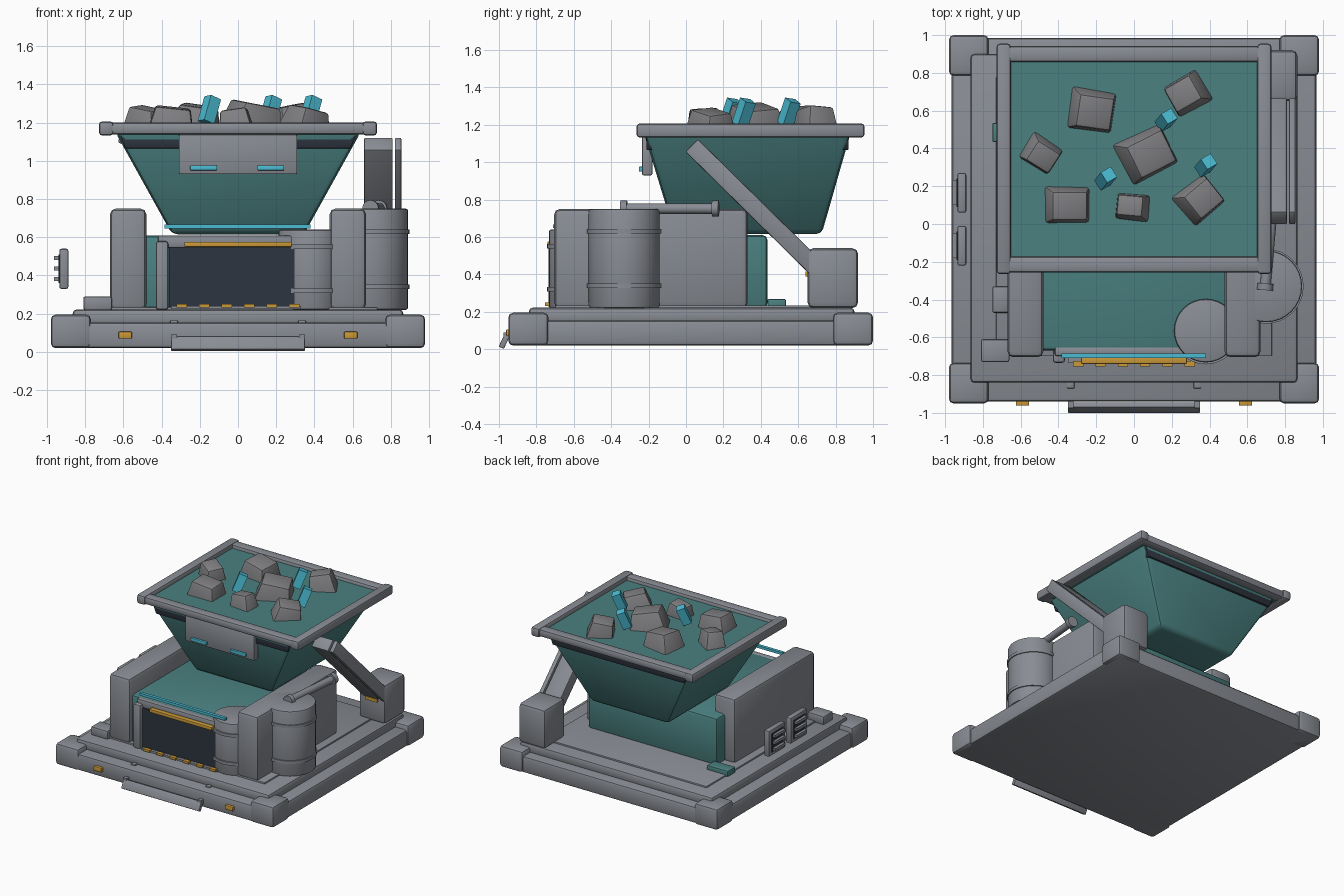
import bpy, bmesh, math
from mathutils import Vector, Matrix, Euler

if "Cube" in bpy.data.objects:
    bpy.data.objects.remove(bpy.data.objects["Cube"])


def mat(name, rgb):
    m = bpy.data.materials.new(name)
    m.diffuse_color = (*rgb, 1)
    m.use_nodes = True
    m.node_tree.nodes["Principled BSDF"].inputs["Base Color"].default_value = m.diffuse_color
    return m


GREY = mat("steel grey", (0.25, 0.265, 0.295))
TEAL = mat("dark teal", (0.07, 0.22, 0.22))
DARK = mat("charcoal", (0.027, 0.035, 0.05))
CYAN = mat("bright cyan", (0.07, 0.5, 0.65))
AMBER = mat("amber", (0.6, 0.32, 0.04))
ROCK = mat("rock grey", (0.215, 0.215, 0.225))


def finish(name, bm, m, bevel=0.0, smooth=True):
    bmesh.ops.recalc_face_normals(bm, faces=bm.faces)
    if bevel:
        bmesh.ops.bevel(bm, geom=[e for e in bm.edges if e.calc_face_angle(0) > 0.6],
                        offset=bevel, segments=2, profile=0.5, affect='EDGES',
                        clamp_overlap=True)
    me = bpy.data.meshes.new(name)
    bm.to_mesh(me)
    bm.free()
    ob = bpy.data.objects.new(name, me)
    bpy.context.collection.objects.link(ob)
    me.materials.append(m)
    if smooth:
        bpy.context.view_layer.objects.active = ob
        ob.select_set(True)
        bpy.ops.object.shade_smooth_by_angle(angle=math.radians(35))
        ob.select_set(False)
    return ob


def box(name, x, y, z, m=GREY, bevel=0.0, base=None):
    """Box from ranges; base = (x range, y range) of the bottom when tapered."""
    bm = bmesh.new()
    bx, by = base or (x, y)
    bmesh.ops.create_cube(bm, size=2)
    for v in bm.verts:
        i, j, k = (int(c > 0) for c in v.co)
        v.co = ((x if k else bx)[i], (y if k else by)[j], z[k])
    return finish(name, bm, m, bevel)


def rod(name, a, b, r, m=GREY, sides=32, bevel=0.0):
    a, b = Vector(a), Vector(b)
    d = b - a
    bm = bmesh.new()
    bmesh.ops.create_cone(bm, cap_ends=True, segments=sides, radius1=r, radius2=r, depth=d.length)
    bm.transform(Matrix.Translation((a + b) / 2) @ d.to_track_quat('Z', 'Y').to_matrix().to_4x4())
    return finish(name, bm, m, bevel)


def chunk(name, loc, size, rot, m, taper=1.0, bevel=0.0):
    bm = bmesh.new()
    bmesh.ops.create_cube(bm, size=1)
    for v in bm.verts:
        if v.co.z > 0:
            v.co.x *= taper
            v.co.y *= taper
    bm.transform(Matrix.LocRotScale(Vector(loc), Euler([math.radians(a) for a in rot]), Vector(size)))
    return finish(name, bm, m, bevel)


# Platform
box("base_slab", (-.965, .965), (-.94, .985), (.02, .155), bevel=.02)
for sx in (-1, 1):
    x = sorted((sx * .77, sx * .98))
    box("base_corner", x, (-.95, -.735), (.02, .195), bevel=.025)
    box("base_corner", x, (.785, 1.0), (.02, .195), bevel=.025)
box("deck", (-.865, .865), (-.84, .9), (.14, .222), bevel=.02)
box("deck_plate", (-.73, .73), (-.7, .78), (.215, .234), bevel=.005)

# Front step and running lights
chunk("front_step", (0, -.972, .042), (.7, .03, .075), (-25, 0, 0), GREY, bevel=.005)
for sx in (-1, 1):
    box("step_bracket", (sx * .335 - .02, sx * .335 + .02), (-.87, -.82), (.13, .165), bevel=.005)
    box("step_arm", (sx * .335 - .015, sx * .335 + .015), (-.975, -.92), (.055, .09))
    box("front_light", (sx * .59 - .035, sx * .59 + .035), (-.962, -.93), (.07, .106), AMBER, .005)

# Central machine body
box("machine_body", (-.58, .58), (-.67, .435), (.22, .61), TEAL, .025)
for sx in (-1, 1):
    box("side_housing", sorted((sx * .48, sx * .67)), (-.705, .33), (.22, .75), bevel=.03)
box("lintel", (-.42, .3), (-.7, -.65), (.545, .61), bevel=.012)
box("door_post", (-.43, -.365), (-.735, -.66), (.22, .58), bevel=.015)
box("furnace_door", (-.36, .335), (-.71, -.66), (.235, .55), DARK)
box("amber_strip", (-.28, .28), (-.74, -.7), (.55, .576), AMBER, .004)
box("door_sill", (-.35, .33), (-.735, -.68), (.225, .24))
for i in range(6):
    x = -.295 + i * .118
    box("sill_marker", (x - .027, x + .027), (-.755, -.725), (.232, .25), AMBER)
box("cyan_light_bar", (-.385, .38), (-.71, -.685), (.647, .667), CYAN)

# Small front tank
rod("small_tank", (.38, -.565, .22), (.38, -.565, .64), .168, bevel=.012)
for z in (.32, .55):
    rod("small_tank_band", (.38, -.565, z - .012), (.38, -.565, z + .012), .178)

# Side barrel and pipe
rod("barrel", (.7, -.33, .22), (.7, -.33, .75), .19, bevel=.012)
for z in (.34, .63):
    rod("barrel_band", (.7, -.33, z - .012), (.7, -.33, z + .012), .198)
rod("pipe", (.695, -.33, .752), (.74, .16, .752), .028)
rod("pipe_flange", (.693, -.35, .752), (.696, -.315, .752), .042)
rod("pipe_flange", (.737, .14, .752), (.74, .175, .752), .042)

# Tilting arm
box("arm_mount", (.625, .865), (.65, .92), (.22, .54), bevel=.03)
box("mount_light", (.695, .8), (.64, .66), (.39, .415), AMBER)
p, q = Vector((0, .03, 1.09)), Vector((0, .70, .43))
tilt = math.degrees(math.atan2(q.z - p.z, q.y - p.y))
mid = (p + q) / 2
for n, x, w in (("lift_arm", .735, .15), ("arm_cover", .838, .035)):
    chunk(n, (x, mid.y, mid.z), (w, (q - p).length, .095), (tilt, 0, 0), GREY, bevel=.008)

# Floor boxes and vents on the left
box("floor_box", (-.81, -.66), (-.73, -.61), (.22, .29), bevel=.01)
box("floor_box", (-.75, -.66), (-.47, -.33), (.22, .27), bevel=.01)
box("teal_floor_box", (-.75, -.56), (.435, .535), (.22, .268), TEAL, .008)
for y in (.165, -.115):
    box("vent_plate", (-.935, -.888), (y - .105, y + .105), (.33, .54), bevel=.01)
    box("vent_recess", (-.94, -.93), (y - .075, y + .075), (.36, .51), DARK)
    for z in (.38, .435, .49):
        box("vent_louver", (-.962, -.935), (y - .065, y + .065), (z - .01, z + .012))

# Hopper
box("hopper", (-.645, .645), (-.225, .88), (.615, 1.155), TEAL, .03,
    base=((-.345, .345), (-.06, .725)))
box("hopper_fill", (-.66, .66), (-.185, .87), (1.14, 1.172), TEAL)
for y in (-.215, .9):
    box("rim_bar", (-.69, .69), (y - .042, y + .042), (1.138, 1.2), bevel=.018)
for x in (-.69, .69):
    box("rim_side_bar", (x - .038, x + .038), (-.265, .955), (1.132, 1.207), bevel=.018)
for y0, y1 in ((-.212, -.16), (.82, .87)):
    box("rim_trim", (-.62, .62), (y0, y1), (1.065, 1.14), DARK, .006,
        base=((-.59, .59), (y0, y1)))

# Front panel on the hopper
box("hopper_panel", (-.31, .31), (-.235, -.18), (.93, 1.138), bevel=.008)
for x in (-.18, .172):
    box("panel_light", (x - .07, x + .07), (-.252, -.23), (.95, .976), CYAN, .004)

# Rocks: x, y, width, depth, height, turn, tilt
for x, y, w, d, h, turn, lean in (
        (-.22, .6, .27, .25, .22, -8, 8), (.28, .69, .23, .21, .22, 30, -10),
        (-.49, .37, .21, .18, .2, -32, 10), (.07, .37, .31, .27, .24, 27, 10),
        (-.35, .1, .27, .22, .2, 0, 6), (-.01, .09, .2, .16, .18, -5, -8),
        (.35, .13, .24, .22, .19, 40, 12)):
    chunk("rock", (x, y, 1.18), (w, d, h), (lean / 2, lean, turn), ROCK, .68, .014)

# Crystals
for x, y in ((.17, .55), (-.15, .24), (.38, .31)):
    chunk("crystal", (x, y, 1.265), (.065, .065, .14), (-8, 22, 30), CYAN)
